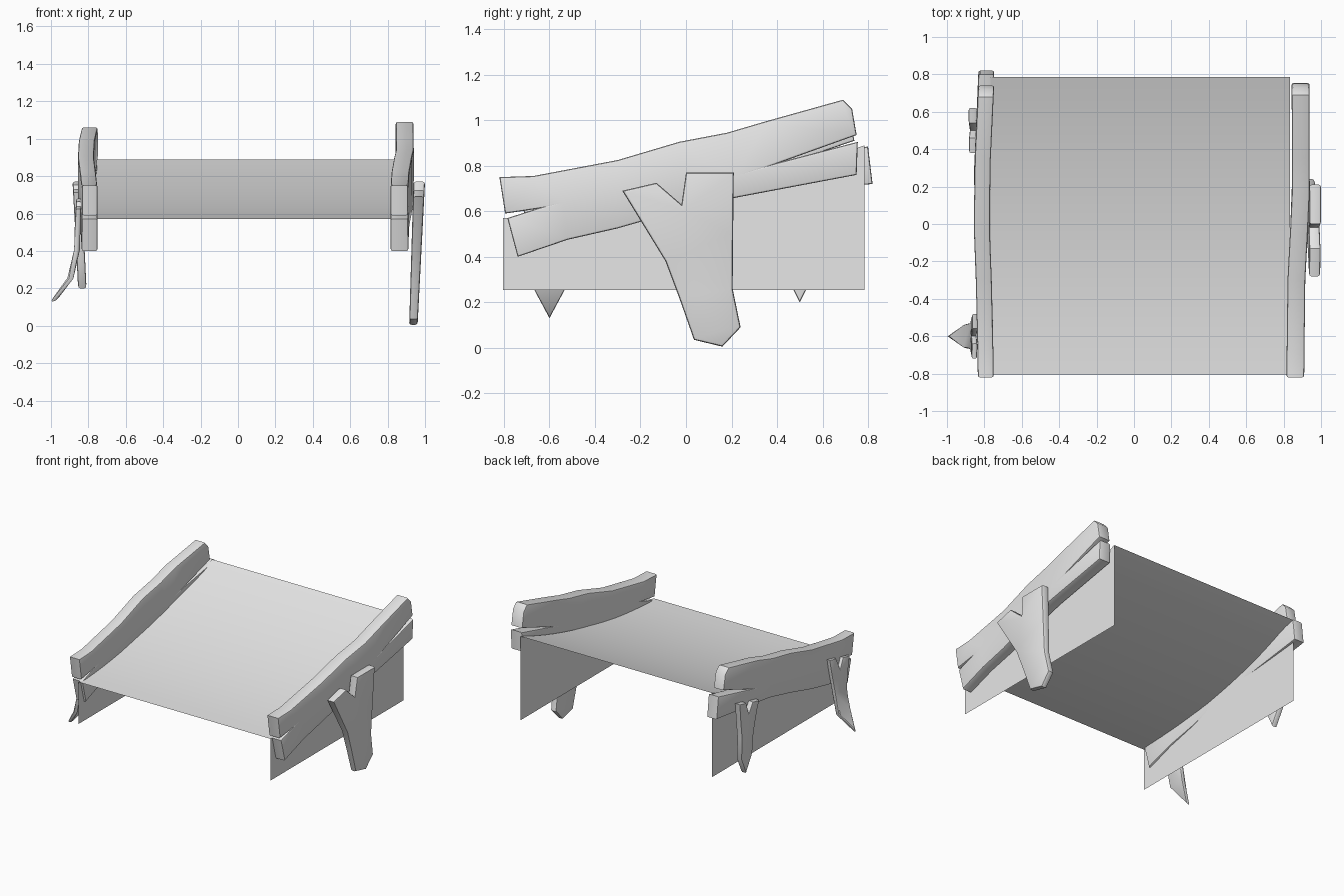
import bpy
import bmesh

cube = bpy.data.objects.get("Cube")
if cube:
    bpy.data.objects.remove(cube)

grey = bpy.data.materials.new("light grey")
grey.use_nodes = True
grey.diffuse_color = (0.8, 0.8, 0.8, 1)
grey.node_tree.nodes["Principled BSDF"].inputs["Base Color"].default_value = (0.8, 0.8, 0.8, 1)


def finish(name, bm, angle=0.6):
    mesh = bpy.data.meshes.new(name)
    bm.to_mesh(mesh)
    bm.free()
    obj = bpy.data.objects.new(name, mesh)
    bpy.context.collection.objects.link(obj)
    mesh.materials.append(grey)
    bpy.ops.object.select_all(action='DESELECT')
    obj.select_set(True)
    bpy.context.view_layer.objects.active = obj
    bpy.ops.object.shade_smooth_by_angle(angle=angle)
    return obj


def follow(knots, t):
    """Linear interpolation through (position, value) knots."""
    if t <= knots[0][0]:
        return knots[0][1]
    for (a, va), (b, vb) in zip(knots, knots[1:]):
        if t <= b:
            return va + (vb - va) * (t - a) / (b - a)
    return knots[-1][1]


def board(name, outline, inner, outer, bevel):
    """Plank cut to a (y, z) outline; inner and outer give x at a point."""
    bm = bmesh.new()
    caps = []
    for side in (inner, outer):
        caps.append([bm.verts.new((side(y, z), y, z)) for y, z in outline])
    faces = [bm.faces.new(c) for c in caps]
    rim = list(faces[1].edges) + list(faces[0].edges)
    n = len(outline)
    for i in range(n):
        j = (i + 1) % n
        bm.faces.new((caps[0][i], caps[0][j], caps[1][j], caps[1][i]))
    bmesh.ops.recalc_face_normals(bm, faces=bm.faces)
    bmesh.ops.bevel(bm, geom=rim, offset=bevel, segments=2, profile=0.5,
                    affect='EDGES', clamp_overlap=True)
    bmesh.ops.triangulate(bm, faces=[f for f in bm.faces if len(f.verts) > 4])
    bmesh.ops.recalc_face_normals(bm, faces=bm.faces)
    return finish(name, bm)


# Sagging ramp sheet with a thin skirt down each side
LEFT, RIGHT, FRONT, BACK, HEM = 0.835, -0.767, -0.805, 0.785, 0.255
STEPS = 16


def sheet_point(i):
    t = i / STEPS
    return FRONT + (BACK - FRONT) * t, 0.57 + 0.32 * t - 0.28 * t * (1 - t)


bm = bmesh.new()
rows = [[bm.verts.new((x, *sheet_point(i))) for x in (RIGHT, LEFT)] for i in range(STEPS + 1)]
for a, b in zip(rows, rows[1:]):
    bm.faces.new((a[0], a[1], b[1], b[0]))
finish("ramp_sheet", bm)

for name, x in (("left_skirt", LEFT), ("right_skirt", RIGHT)):
    bm = bmesh.new()
    tops = [bm.verts.new((x, *sheet_point(i))) for i in range(STEPS + 1)]
    lows = [bm.verts.new((x, v.co.y, HEM)) for v in tops]
    for i in range(STEPS):
        quad = (lows[i], lows[i + 1], tops[i + 1], tops[i])
        bm.faces.new(quad if x > 0 else quad[::-1])
    finish(name, bm)

# Split-ended side rails
front_end = [(-0.74, 0.4), (-0.785, 0.57), (-0.66, 0.61), (-0.795, 0.59), (-0.82, 0.75)]
bottom = [(0.22, 0.66), (-0.02, 0.605), (-0.3, 0.525), (-0.52, 0.475)]
top_edge = [(-0.67, 0.755), (-0.3, 0.825), (-0.03, 0.905), (0.18, 0.945), (0.35, 0.995)]
left_back = [(0.69, 1.09), (0.73, 1.05), (0.75, 0.935), (0.43, 0.82), (0.755, 0.905), (0.75, 0.76)]
right_back = [(0.68, 1.06), (0.72, 1.02), (0.74, 0.91), (0.45, 0.81), (0.8, 0.885), (0.82, 0.72)]

left_path = [(-0.8, 0.815), (-0.2, 0.822), (0.1, 0.845), (0.75, 0.843)]
right_path = [(-0.8, -0.75), (-0.4, -0.757), (0.0, -0.772), (0.4, -0.765), (0.75, -0.747)]
board("left_rail", front_end + top_edge + left_back + bottom,
      lambda y, z: follow(left_path, y), lambda y, z: follow(left_path, y) + 0.095, 0.018)
board("right_rail", front_end + top_edge + right_back + bottom,
      lambda y, z: follow(right_path, y), lambda y, z: follow(right_path, y) - 0.085, 0.014)

# Large forked brace on the left side
fork = [(-0.28, 0.69), (-0.13, 0.725), (-0.02, 0.63), (0.0, 0.77), (0.21, 0.77),
        (0.207, 0.5), (0.205, 0.26), (0.24, 0.09), (0.16, 0.005), (0.035, 0.035),
        (-0.03, 0.22), (-0.09, 0.38)]
board("left_brace", fork, lambda y, z: 0.915 + 0.03 * z,
      lambda y, z: 0.96 + 0.052 * z, 0.012)


# Two small forked braces on the right side
def small_brace(name, middle, top, tip, path, thick):
    rise = top - tip
    half = [(0.12, 1), (0.1, 0.78), (0.07, 0.5), (0.065, 0.22)]
    shape = [(0, 0)] + [(w, t) for w, t in half[::-1]] + [(0.04, 0.97), (0.0, 0.8)]
    shape += [(-0.04, 0.93), (-0.12, 0.9)] + [(-w, t) for w, t in half[1:]]
    outline = [(middle + w, tip + rise * t) for w, t in shape]
    board(name, outline, lambda y, z: follow(path, z),
          lambda y, z: follow(path, z) - thick, 0.01)


small_brace("right_front_brace", -0.6, 0.68, 0.13,
            [(0.13, -0.975), (0.25, -0.875), (0.41, -0.85), (0.68, -0.835)], 0.03)
small_brace("right_back_brace", 0.5, 0.77, 0.2,
            [(0.2, -0.81), (0.45, -0.822), (0.77, -0.84)], 0.045)
